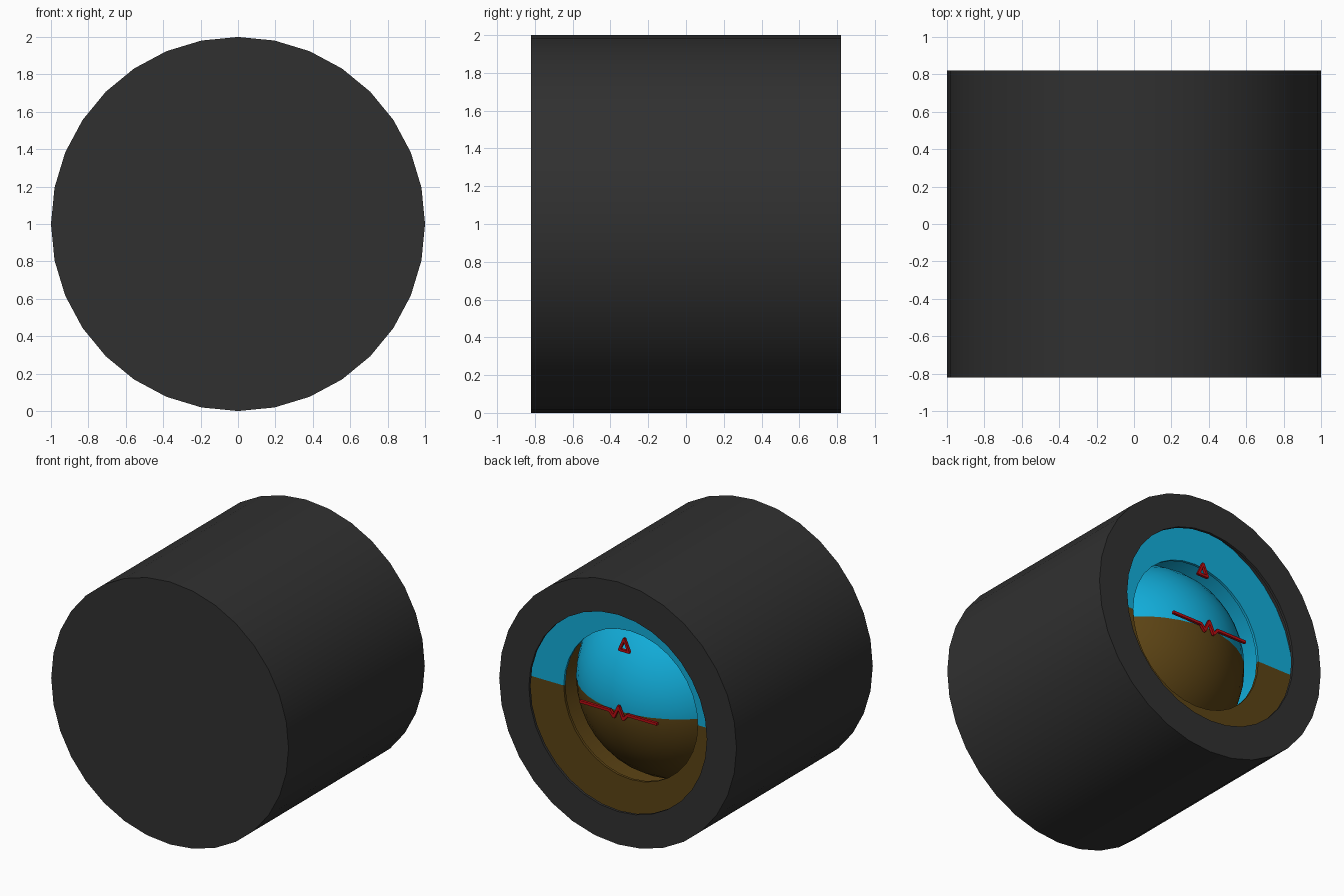
import bpy, bmesh, math
from mathutils import Matrix, Vector

if "Cube" in bpy.data.objects:
    bpy.data.objects.remove(bpy.data.objects["Cube"])

SIDES = 32
CZ = 1.0  # height of the instrument axis


def material(name, rgb):
    m = bpy.data.materials.new(name)
    m.diffuse_color = (*rgb, 1)
    m.use_nodes = True
    m.node_tree.nodes["Principled BSDF"].inputs["Base Color"].default_value = m.diffuse_color
    return m


black = material("casing_black", (0.030, 0.030, 0.030))
blue = material("sky_blue", (0.006, 0.42, 0.70))
brown = material("ground_brown", (0.105, 0.056, 0.007))
red = material("marker_red", (0.50, 0.004, 0.006))


def finish(name, bm, mats, smooth=True):
    """Turn a bmesh into an object; with two materials, split at the horizon."""
    bmesh.ops.remove_doubles(bm, verts=bm.verts, dist=1e-5)
    bmesh.ops.recalc_face_normals(bm, faces=bm.faces)
    if len(mats) == 2:
        for f in bm.faces:
            f.material_index = 0 if f.calc_center_median().z > CZ else 1
    me = bpy.data.meshes.new(name)
    bm.to_mesh(me)
    bm.free()
    for m in mats:
        me.materials.append(m)
    ob = bpy.data.objects.new(name, me)
    bpy.context.collection.objects.link(ob)
    if smooth:
        bpy.ops.object.select_all(action='DESELECT')
        ob.select_set(True)
        bpy.context.view_layer.objects.active = ob
        bpy.ops.object.shade_smooth_by_angle(angle=math.radians(35))
    return ob


def lathe(name, profile, mats):
    """Revolve (radius, y) points around the y axis."""
    bm = bmesh.new()
    rings = []
    for r, y in profile:
        if r < 1e-6:
            rings.append([bm.verts.new((0, y, CZ))] * SIDES)
        else:
            rings.append([bm.verts.new((r * math.cos(a), y, CZ + r * math.sin(a)))
                          for a in (2 * math.pi * i / SIDES for i in range(SIDES))])
    for p, q in zip(rings, rings[1:]):
        for i in range(SIDES):
            j = (i + 1) % SIDES
            corners = list(dict.fromkeys((p[i], p[j], q[j], q[i])))
            bm.faces.new(corners)
    return finish(name, bm, mats)


def strokes(name, points, y, width, depth):
    """Thin straight bars joining (x, z) points."""
    bm = bmesh.new()
    for (x0, z0), (x1, z1) in zip(points, points[1:]):
        d = Vector((x1 - x0, 0, z1 - z0))
        mat = (Matrix.Translation(((x0 + x1) / 2, y, (z0 + z1) / 2))
               @ Matrix.Rotation(-math.atan2(d.z, d.x), 4, 'Y')
               @ Matrix.Diagonal((d.length + width * 0.6, depth, width, 1)))
        bmesh.ops.create_cube(bm, size=1, matrix=mat)
    return finish(name, bm, [red], smooth=False)


# Drum casing with a thin bezel lip round the rear opening
lathe("casing", [(0, -0.82), (1, -0.82), (1, 0.82), (0.75, 0.82), (0.75, 0.80),
                 (0.88, 0.80), (0.88, -0.72), (0, -0.72)], [black])

# Recessed two-tone face ring and the lining behind it
lathe("face_ring_and_lining",
      [(0, -0.70), (0.875, -0.70), (0.875, 0.665), (0.565, 0.665), (0.565, 0.645),
       (0.865, 0.645), (0.865, -0.69), (0, -0.69)], [blue, brown])

# Horizon ball
BALL_R, BALL_Y, STEPS = 0.72, 0.07, 20
lathe("horizon_ball",
      [(BALL_R * math.sin(math.pi * i / STEPS), BALL_Y - BALL_R * math.cos(math.pi * i / STEPS))
       for i in range(STEPS + 1)], [blue, brown])

# Fixed wing marker with a zigzag centre
half = [(0.04, CZ - 0.04), (0.075, CZ), (0.32, CZ)]
wing = [(-x, z) for x, z in reversed(half)] + [(0, CZ + 0.045)] + half
strokes("wing_marker", wing, 0.808, 0.02, 0.02)

# Hollow triangle pointer
tri = [(-0.04, 1.445), (0.04, 1.445), (0, 1.535), (-0.04, 1.445)]
strokes("triangle_pointer", tri, 0.74, 0.018, 0.02)
